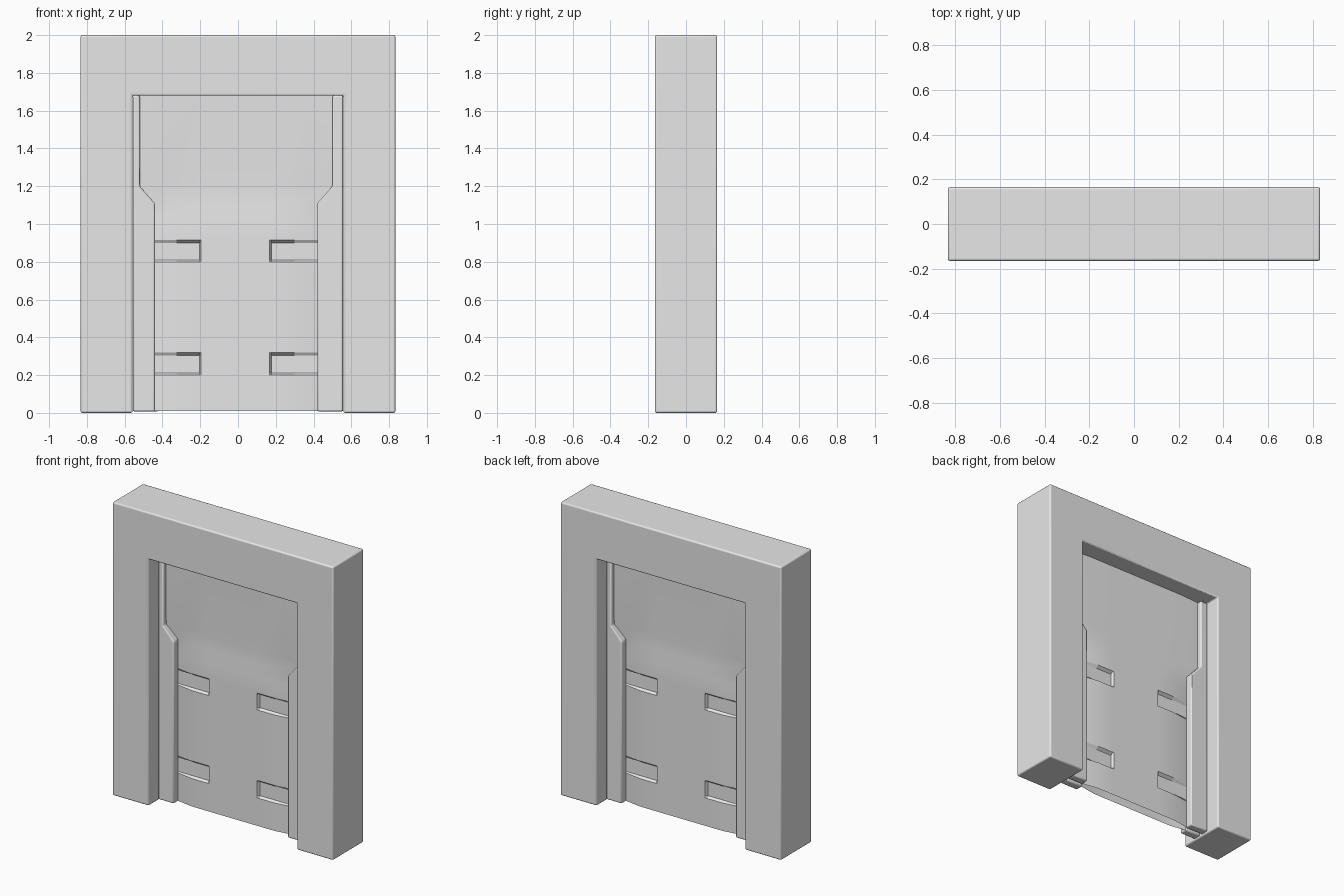
import bpy, bmesh, math
from mathutils import Matrix

if "Cube" in bpy.data.objects:
    bpy.data.objects.remove(bpy.data.objects["Cube"])

grey = bpy.data.materials.new("plain grey")
grey.diffuse_color = (0.8, 0.8, 0.8, 1)
grey.use_nodes = True
grey.node_tree.nodes["Principled BSDF"].inputs["Base Color"].default_value = grey.diffuse_color
FRONT = -0.165          # front plane of the surround
OPEN_TOP = 1.68


def finish(bm, name, bevel=0.0, segments=2, angle=40, turn=False):
    """Turn a bmesh into a shaded object, optionally spun to the back side."""
    if turn:
        bm.transform(Matrix.Rotation(math.pi, 4, 'Z'))
    mesh = bpy.data.meshes.new(name)
    bm.to_mesh(mesh)
    bm.free()
    mesh.materials.append(grey)
    ob = bpy.data.objects.new(name, mesh)
    bpy.context.collection.objects.link(ob)
    if bevel:
        mod = ob.modifiers.new("soft edges", 'BEVEL')
        mod.width, mod.segments = bevel, segments
        mod.limit_method = 'ANGLE'
    bpy.ops.object.select_all(action='DESELECT')
    ob.select_set(True)
    bpy.context.view_layer.objects.active = ob
    bpy.ops.object.shade_smooth_by_angle(angle=math.radians(angle))
    return ob


def slab(outline, y0, y1):
    """Extrude an x-z outline from y0 to y1."""
    bm = bmesh.new()
    face = bm.faces.new([bm.verts.new((x, y0, z)) for x, z in outline])
    ext = bmesh.ops.extrude_face_region(bm, geom=[face])
    for v in ext["geom"]:
        if isinstance(v, bmesh.types.BMVert):
            v.co.y = y1
    bmesh.ops.recalc_face_normals(bm, faces=bm.faces)
    return bm


# Thick surround with a tall opening
surround = [(-0.833, 0), (-0.833, 2), (0.833, 2), (0.833, 0),
            (0.558, 0), (0.558, OPEN_TOP), (-0.558, OPEN_TOP), (-0.558, 0)]
finish(slab(surround, FRONT, -FRONT), "door_surround", 0.01, 3)

# Door panel: columns, rows and a relief rule
COLS = [-0.45, -0.325, -0.205, -0.195, 0.168, 0.178, 0.30, 0.43]
ROWS = [0.01, 0.2, 0.21, 0.305, 0.32, 0.8, 0.81, 0.9, 0.915, 1.02, 1.11, 1.2, OPEN_TOP]


def in_strap(x, z):
    return (-0.2 > x or x > 0.175) and any(a < z < b for a, b in ((0.205, 0.31), (0.805, 0.91)))


def panel_point(i, z):
    x = COLS[i]
    outer, inner = i in (0, 7), i in (1, 6)
    if z > 1.15:                      # window widens above the shoulder
        side = -1 if x < 0 else 1
        depth = 0.14 if z < 1.5 else 0.125
        if outer:
            x += side * 0.08
            depth = 0.135
        elif inner:
            x += side * 0.07
    elif outer or in_strap(x, z):
        depth = 0.15
    else:
        depth = 0.14 if z > 1.1 else 0.13
    return (x, FRONT + depth, z)


def door_panel(name, turn):
    bm = bmesh.new()
    grid = [[bm.verts.new(panel_point(i, z)) for i in range(len(COLS))] for z in ROWS]
    for lo, hi in zip(grid, grid[1:]):
        for i in range(len(COLS) - 1):
            bm.faces.new((lo[i], lo[i + 1], hi[i + 1], hi[i]))
    finish(bm, name, angle=15, turn=turn)


# Raised side strips, stepping outward at the shoulder
def side_strip(name, outer, low, high, turn):
    outline = [(outer, 0.008), (low, 0.008), (low, 1.11), (high, 1.2),
               (high, OPEN_TOP), (outer, OPEN_TOP)]
    finish(slab(outline, FRONT + 0.10, FRONT + 0.155), name, 0.008, 2, turn=turn)


for label, turn in (("front", False), ("back", True)):
    door_panel(label + "_door_panel", turn)
    side_strip(label + "_left_strip", -0.557, -0.44, -0.52, turn)
    side_strip(label + "_right_strip", 0.555, 0.42, 0.50, turn)
